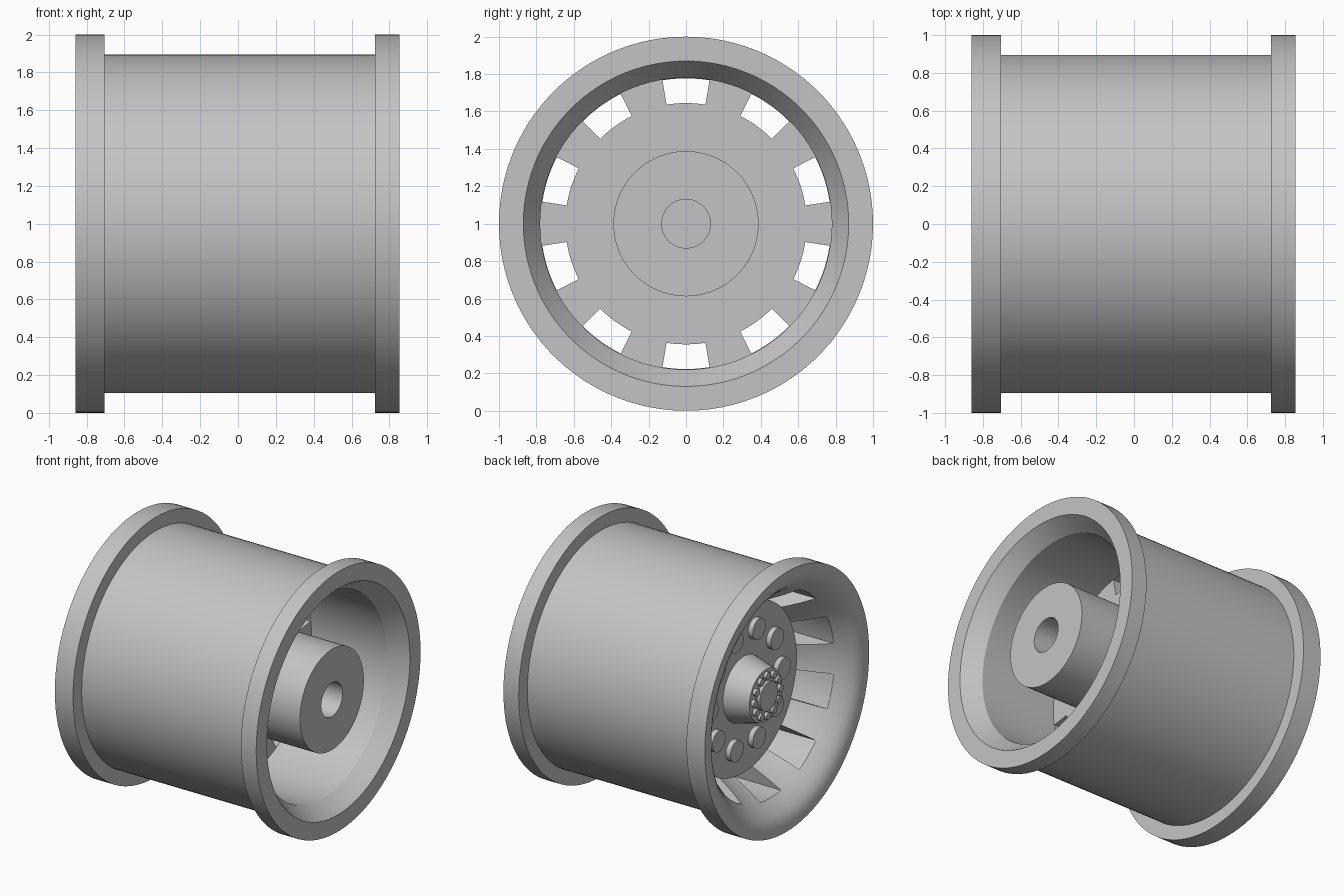
import bpy, bmesh, math
from mathutils import Matrix, Vector

if "Cube" in bpy.data.objects:
    bpy.data.objects.remove(bpy.data.objects["Cube"])

grey = bpy.data.materials.new("satin grey")
grey.use_nodes = True
grey.diffuse_color = (0.55, 0.55, 0.55, 1)
grey.node_tree.nodes["Principled BSDF"].inputs["Base Color"].default_value = grey.diffuse_color

CENTRE = Vector((0, 0, 1))
SPOKES = 10


def make_object(name, bm):
    bmesh.ops.remove_doubles(bm, verts=bm.verts, dist=1e-5)
    bmesh.ops.recalc_face_normals(bm, faces=bm.faces)
    mesh = bpy.data.meshes.new(name)
    bm.to_mesh(mesh)
    bm.free()
    mesh.materials.append(grey)
    obj = bpy.data.objects.new(name, mesh)
    obj.location = CENTRE
    bpy.context.collection.objects.link(obj)
    return obj


def smooth(obj):
    bpy.ops.object.select_all(action="DESELECT")
    obj.select_set(True)
    bpy.context.view_layer.objects.active = obj
    bpy.ops.object.shade_smooth_by_angle(angle=math.radians(30))


def lathe(bm, profile, steps, offset=(0, 0, 0)):
    """Spin (x, radius) points about an axis parallel to x."""
    verts = [bm.verts.new(Vector((x, 0, r)) + Vector(offset)) for x, r in profile]
    edges = [bm.edges.new(pair) for pair in zip(verts, verts[1:])]
    bmesh.ops.spin(bm, geom=verts + edges, cent=offset, axis=(1, 0, 0),
                   angle=math.tau, steps=steps, use_merge=True)


def disc_profile(back, front, radius):
    return [(back, 0), (back, radius), (front, radius), (front, 0)]


def stud_ring(name, count, ring, radius, back, front, sides):
    bm = bmesh.new()
    for i in range(count):
        a = math.tau * i / count
        lathe(bm, disc_profile(back, front, radius), sides,
              (0, ring * math.cos(a), ring * math.sin(a)))
    smooth(make_object(name, bm))


# Rim, flared dish, thick centre disc and bored rear hub in one section
section = [
    (-0.49, 0), (-0.49, 0.645), (-0.62, 0.715), (-0.72, 0.777), (-0.77, 0.815),
    (-0.81, 0.853), (-0.835, 0.885), (-0.85, 0.917), (-0.858, 0.955), (-0.86, 1),
    (-0.705, 1), (-0.705, 0.895), (0.725, 0.895), (0.725, 1), (0.855, 1),
    (0.855, 0.87), (0.725, 0.78), (0.08, 0.78), (0.08, 0.388), (0.8, 0.388),
    (0.8, 0.13), (0.1, 0.13), (0.1, 0)]
bm = bmesh.new()
lathe(bm, section, 100)
rim = make_object("wheel_rim", bm)

# Ventilation slots cut through the centre disc
bm = bmesh.new()
half, arc = math.radians(9.3), 6
for i in range(SPOKES):
    mid = math.pi / 2 + math.tau * i / SPOKES
    angles = [mid - half + 2 * half * k / arc for k in range(arc + 1)]
    outline = [(0.645, a) for a in angles] + [(0.777, a) for a in reversed(angles)]
    face = bm.faces.new([bm.verts.new((-1, r * math.cos(a), r * math.sin(a)))
                         for r, a in outline])
    new = bmesh.ops.extrude_face_region(bm, geom=[face])["geom"]
    bmesh.ops.translate(bm, vec=(1.2, 0, 0),
                        verts=[v for v in new if isinstance(v, bmesh.types.BMVert)])
cutter = make_object("slot_cutter", bm)
cutter.hide_render = True
cut = rim.modifiers.new("slots", "BOOLEAN")
cut.operation, cut.solver, cut.object = "DIFFERENCE", "EXACT", cutter
bpy.context.view_layer.objects.active = rim
bpy.ops.object.modifier_apply(modifier=cut.name)
bpy.data.objects.remove(cutter)
smooth(rim)

# Tapered hub with its end cap
bm = bmesh.new()
lathe(bm, [(-0.48, 0), (-0.48, 0.25), (-0.49, 0.25), (-0.68, 0.2), (-0.68, 0)], 48)
smooth(make_object("hub_cone", bm))
bm = bmesh.new()
lathe(bm, disc_profile(-0.67, -0.705, 0.11), 32)
smooth(make_object("hub_cap", bm))

# Wheel nuts and the small hub bolts
stud_ring("wheel_nuts", SPOKES, 0.44, 0.08, -0.48, -0.53, 32)
stud_ring("hub_bolts", 12, 0.155, 0.027, -0.67, -0.705, 16)
